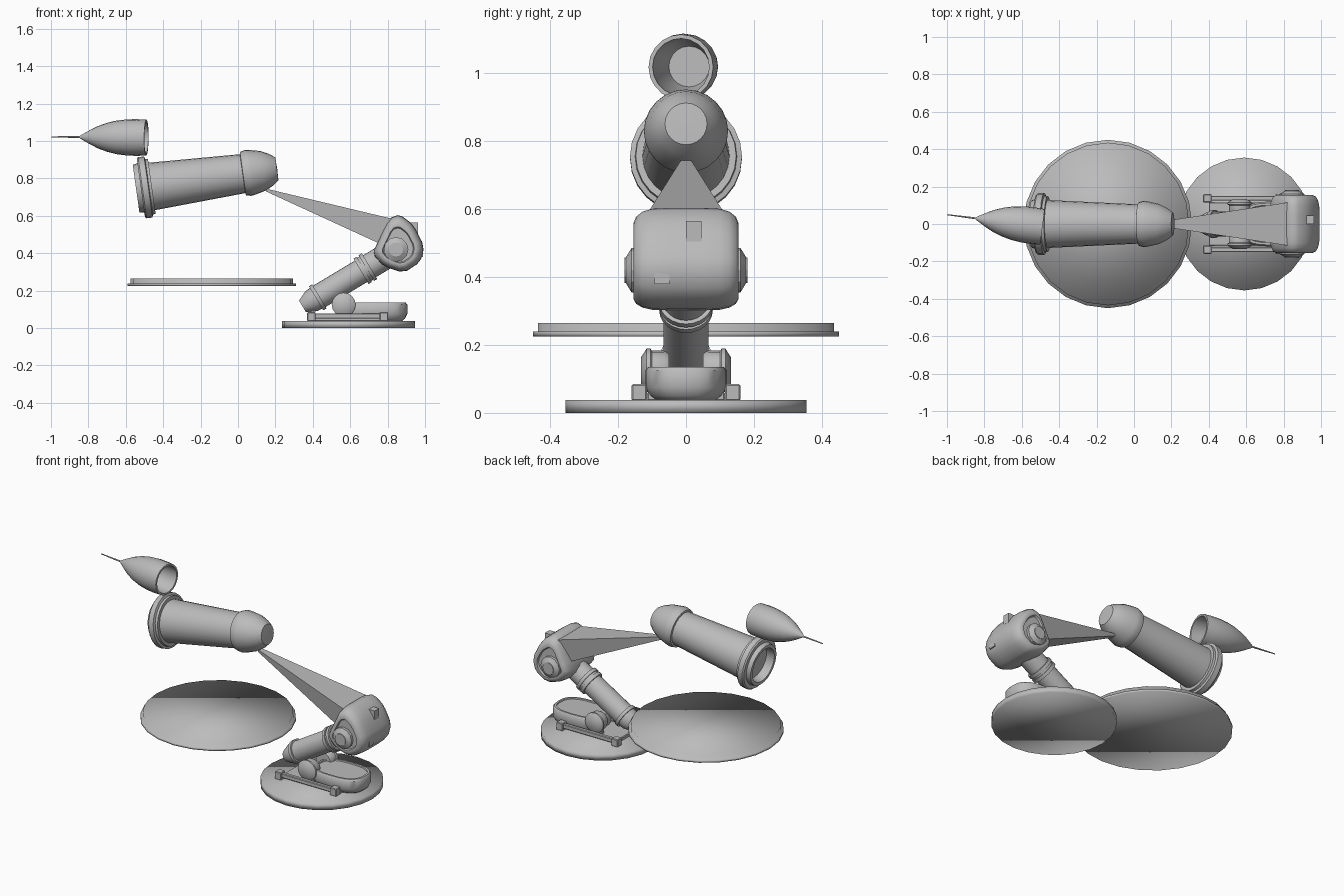
import bpy, bmesh, math
from mathutils import Vector, Matrix

if "Cube" in bpy.data.objects:
    bpy.data.objects.remove(bpy.data.objects["Cube"])

grey = bpy.data.materials.new("plain grey")
grey.diffuse_color = (0.5, 0.5, 0.5, 1)
grey.use_nodes = True
grey.node_tree.nodes["Principled BSDF"].inputs["Base Color"].default_value = grey.diffuse_color


def finish(bm, name, angle=None):
    """Turn a bmesh into a named object; angle None = smooth everywhere."""
    bmesh.ops.recalc_face_normals(bm, faces=bm.faces)
    me = bpy.data.meshes.new(name)
    bm.to_mesh(me)
    bm.free()
    me.materials.append(grey)
    ob = bpy.data.objects.new(name, me)
    bpy.context.collection.objects.link(ob)
    bpy.context.view_layer.objects.active = ob
    ob.select_set(True)
    if angle is None:
        bpy.ops.object.shade_smooth()
    elif angle > 0:
        bpy.ops.object.shade_smooth_by_angle(angle=math.radians(angle))
    ob.select_set(False)
    return ob


def loft(name, rings, angle=35):
    """Bridge equal-sized rings of points and cap both ends."""
    bm = bmesh.new()
    loops = [[bm.verts.new(p) for p in ring] for ring in rings]
    n = len(loops[0])
    for a, b in zip(loops, loops[1:]):
        for i in range(n):
            j = (i + 1) % n
            bm.faces.new((a[i], a[j], b[j], b[i]))
    bm.faces.new(loops[0])
    bm.faces.new(loops[-1])
    return finish(bm, name, angle)


def lathe(name, start, axis, profile, n=24, angle=35):
    """Revolve (distance, radius) pairs round an axis from start."""
    rot = Vector(axis).to_track_quat('Z', 'Y')
    rings = []
    for t, r in profile:
        r = max(r, 0.001)
        rings.append([Vector(start) + rot @ Vector((
            r * math.cos(2 * math.pi * i / n),
            r * math.sin(2 * math.pi * i / n), t)) for i in range(n)])
    return loft(name, rings, angle)


def box(name, lo, hi, bevel=0.004):
    bm = bmesh.new()
    lo, hi = Vector(lo), Vector(hi)
    bmesh.ops.create_cube(bm, size=1, matrix=Matrix.Translation((lo + hi) / 2)
                          @ Matrix.Diagonal((*(hi - lo), 1)))
    if bevel:
        bmesh.ops.bevel(bm, geom=bm.edges[:], offset=bevel, segments=1, affect='EDGES')
    return finish(bm, name, 0)


UP = (0, 0, 1)

# Floor disc and floating stepped disc
lathe("base_disc", (0.59, 0, 0), UP, [(0, .355), (.038, .355)], angle=None)
lathe("floating_disc", (-0.14, 0, 0.225), UP,
      [(0, .45), (.014, .45), (.014, .435), (.04, .435)], angle=None)

# Oval foot with a recessed lid
def oval(inset, z, n=28):
    pts = []
    for i in range(n):
        a = 2 * math.pi * i / n
        c, s = math.cos(a), math.sin(a)
        pts.append((.73 + (.175 - inset) * math.copysign(abs(c) ** .75, c),
                    (.12 - inset) * math.copysign(abs(s) ** .75, s), z))
    return pts

loft("oval_foot", [oval(.03, .036), oval(.012, .05), oval(0, .075), oval(0, .125),
                   oval(.008, .135), oval(.02, .135), oval(.022, .128)], 40)
box("foot_plate", (.40, -.115, .036), (.80, .115, .06))

for side, s in (("front", -1), ("back", 1)):
    def span(name, x0, x1, y0, y1, z0, z1):
        ya, yb = sorted((s * y0, s * y1))
        box(side + name, (x0, ya, z0), (x1, yb, z1))
    # Side rail with end blocks
    span("_rail", .39, .78, .125, .15, .05, .078)
    for i, x in enumerate((.37, .757)):
        span("_rail_block_%d" % (i + 1), x, x + .045, .115, .16, .036, .085)
    # Shoulder bracket and pivot
    span("_bracket", .52, .61, .075, .105, .05, .13)
    lathe(side + "_shoulder_pivot", (.565, s * .05, .125), (0, s, 0),
          [(0, .05), (.015, .058), (.05, .058), (.055, .064), (.066, .064), (.083, .038)], 16)

# Lower arm with collars
d = math.radians(31)
lathe("lower_arm", (.345, 0, .115), (math.cos(d), 0, math.sin(d)),
      [(0, .036), (.012, .042), (.055, .062), (.085, .064), (.085, .075), (.105, .075),
       (.105, .066), (.365, .066), (.365, .079), (.385, .079), (.385, .072), (.398, .072),
       (.398, .08), (.418, .08), (.418, .068), (.52, .068)], 24)

# Rounded elbow housing: smoothed outline lofted across its width
outline = [(.864, .603), (.935, .55), (.993, .436), (.972, .354), (.885, .298),
           (.78, .332), (.722, .398), (.757, .475), (.81, .583)]
smooth = []
for a, b in zip(outline, outline[1:] + outline[:1]):
    for f in (.2, .8):
        smooth.append((a[0] * (1 - f) + b[0] * f, a[1] * (1 - f) + b[1] * f))
cx, cz = .853, .43
half = [(.143, .62), (.154, .66), (.155, .75), (.147, .87), (.128, .96), (.1, 1.01), (.05, 1.025)]
sections = [(-y, k) for y, k in half] + [(y, k) for y, k in reversed(half)]
loft("elbow_housing", [[(cx + (x - cx) * k, y, cz + (z - cz) * k) for x, z in smooth]
                       for y, k in sections], 50)
for side, s in (("front", -1), ("back", 1)):
    lathe(side + "_elbow_bolt", (.845, s * .135, .42), (0, s, 0),
          [(0, .066), (.025, .066), (.042, .038), (.046, .038)], 12, 25)

# Small tabs on the elbow
box("upper_tab", (.915, 0, .505), (.962, .045, .565), 0)
box("lower_tab", (.96, -.092, .38), (.989, -.048, .415), 0)

# Tapering four-sided upper arm
loft("upper_arm", [
    [(.77, -.085, .445), (.77, .085, .445), (.82, .115, .585), (.82, -.115, .585)],
    [(.15, -.014, .73), (.15, .014, .73), (.15, .014, .745), (.15, -.014, .745)]], 0)

# Head: hollow mouth, flange, tapered barrel and rounded tail
d = math.radians(8)
lathe("head_barrel", (-.545, 0, .745), (math.cos(d), 0, math.sin(d)),
      [(.05, 0), (.05, .1), (0, .108), (0, .128), (.026, .134), (.026, .158), (.034, .165),
       (.066, .165), (.07, .15), (.085, .148), (.085, .128), (.575, .105), (.577, .117),
       (.605, .124), (.625, .121), (.685, .107), (.73, .085), (.76, .062), (.762, 0)], 24, 40)

# Hollow nose shell with cone and needle
axis = Vector((-.51, .065, .004))
lathe("nose_shell", (-.49, -.015, 1.018), axis,
      [(.19, 0), (.19, .06), (.1, .08), (0, .084), (0, .096), (.05, .098), (.1, .097),
       (.16, .09), (.21, .078), (.26, .06), (.30, .04), (.35, .012), (.36, .005),
       (.51, .003), (.512, 0)], 20, 40)
